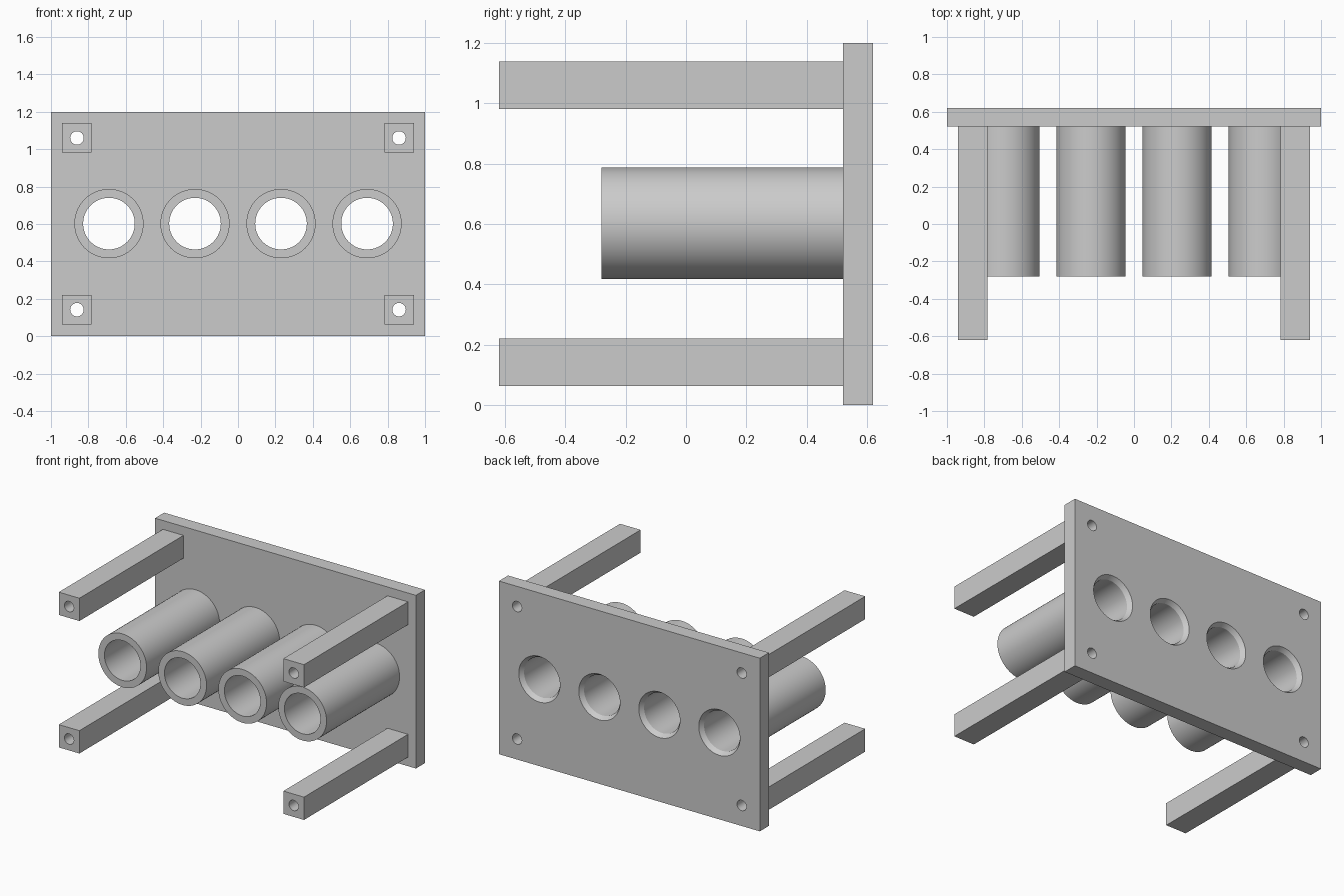
import bpy, bmesh, math

if "Cube" in bpy.data.objects:
    bpy.data.objects.remove(bpy.data.objects["Cube"])

BACK, FACE, FRONT = 0.62, 0.52, -0.62      # y of plate back, plate face, post tips
TUBE_X = (-0.69, -0.23, 0.23, 0.69)
TUBE_Z, TUBE_TIP = 0.602, -0.28
POSTS = [(x, z) for x in (-0.861, 0.861) for z in (0.142, 1.06)]


def add_lathe(bm, x, z, profile, n=64):
    """Solid of revolution along y from (radius, y) points, capped at the ends."""
    rings = [[bm.verts.new((x + r * math.cos(2 * math.pi * i / n), y,
                            z + r * math.sin(2 * math.pi * i / n))) for i in range(n)]
             for r, y in profile]
    for a, b in zip(rings, rings[1:]):
        for i in range(n):
            j = (i + 1) % n
            bm.faces.new((a[i], a[j], b[j], b[i]))
    bm.faces.new(rings[0])
    bm.faces.new(rings[-1])


def finish(name, bm):
    bmesh.ops.recalc_face_normals(bm, faces=bm.faces)
    me = bpy.data.meshes.new(name)
    bm.to_mesh(me)
    bm.free()
    ob = bpy.data.objects.new(name, me)
    bpy.context.collection.objects.link(ob)
    return ob


def box(name, x0, x1, y0, y1, z0, z1):
    bm = bmesh.new()
    bmesh.ops.create_cube(bm, size=1)
    for v in bm.verts:
        v.co = ((x0 + x1) / 2 + v.co.x * (x1 - x0),
                (y0 + y1) / 2 + v.co.y * (y1 - y0),
                (z0 + z1) / 2 + v.co.z * (z1 - z0))
    return finish(name, bm)


# Cutter: tube bores with a flared mouth at the back, plus screw holes
bm = bmesh.new()
for x in TUBE_X:
    add_lathe(bm, x, TUBE_Z, [(0.138, -0.5), (0.138, BACK - 0.03),
                              (0.158, BACK), (0.158, BACK + 0.1)])
for x, z in POSTS:
    add_lathe(bm, x, z, [(0.036, FRONT - 0.1), (0.036, BACK + 0.1)], 32)
cutter = finish("hole_cutter", bm)
cutter.hide_render = True

# Mounting plate
parts = [box("back_plate", -1, 1, FACE, BACK, 0, 1.2)]

# Square corner posts
h = 0.079
for i, (x, z) in enumerate(POSTS):
    parts.append(box(f"corner_post_{i + 1}", x - h, x + h, FRONT, FACE, z - h, z + h))

# Round tubes
for i, x in enumerate(TUBE_X):
    bm = bmesh.new()
    add_lathe(bm, x, TUBE_Z, [(0.185, TUBE_TIP), (0.185, FACE)])
    parts.append(finish(f"tube_{i + 1}", bm))

# Cut the holes and shade
for ob in parts:
    mod = ob.modifiers.new("holes", 'BOOLEAN')
    mod.operation = 'DIFFERENCE'
    mod.solver = 'EXACT'
    mod.object = cutter
    bpy.ops.object.select_all(action='DESELECT')
    ob.select_set(True)
    bpy.context.view_layer.objects.active = ob
    bpy.ops.object.modifier_apply(modifier=mod.name)
    bpy.ops.object.shade_smooth_by_angle(angle=math.radians(30))
bpy.data.objects.remove(cutter)
